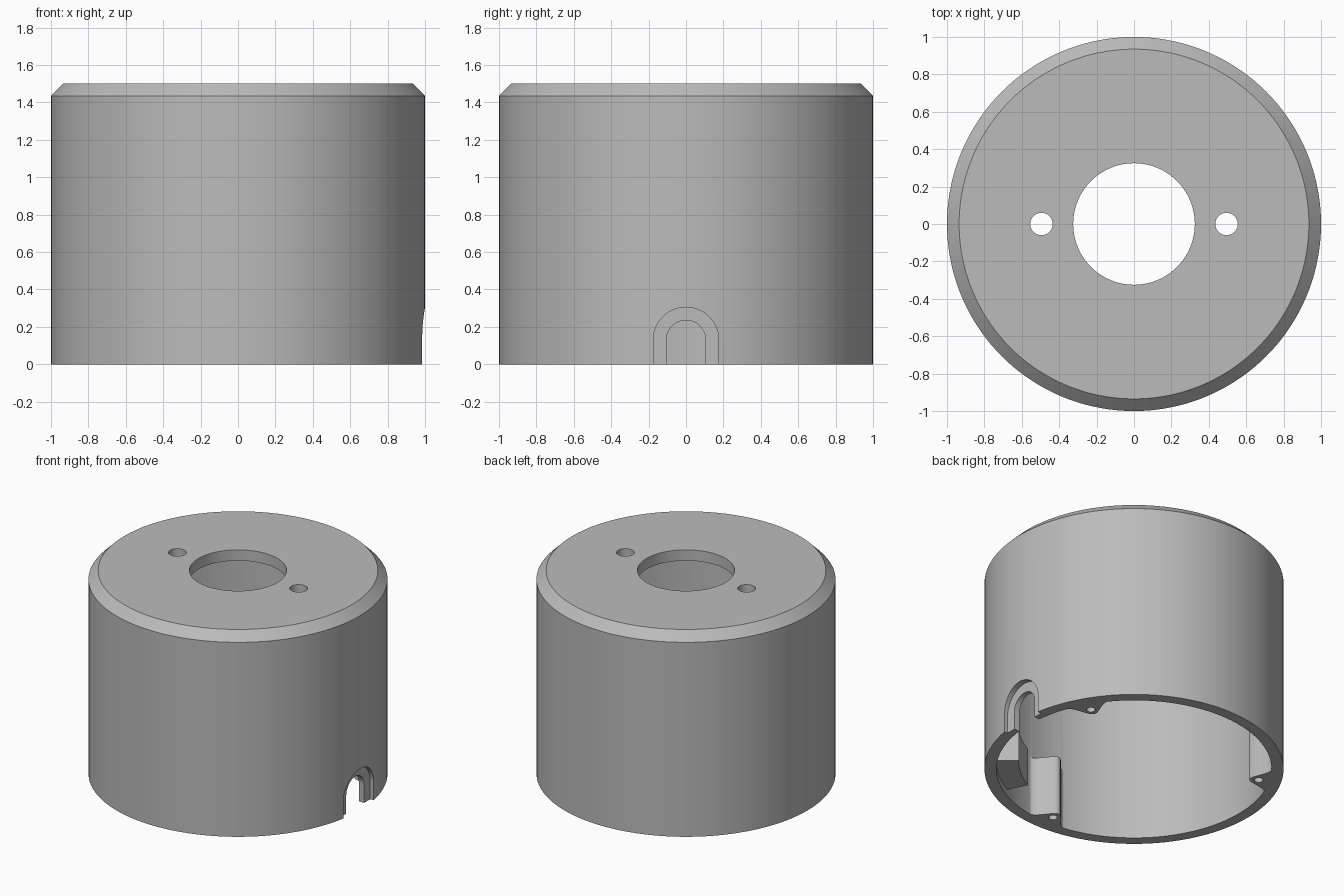
import bpy, bmesh, math
from mathutils import Matrix, Vector

cube = bpy.data.objects.get("Cube")
if cube:
    bpy.data.objects.remove(cube, do_unlink=True)

grey = bpy.data.materials.new("grey_plastic")
grey.use_nodes = True
tone = (0.5, 0.5, 0.5, 1)
grey.diffuse_color = tone
grey.node_tree.nodes["Principled BSDF"].inputs["Base Color"].default_value = tone


def finish(bm, name):
    bmesh.ops.recalc_face_normals(bm, faces=bm.faces)
    mesh = bpy.data.meshes.new(name)
    bm.to_mesh(mesh)
    bm.free()
    mesh.materials.append(grey)
    obj = bpy.data.objects.new(name, mesh)
    bpy.context.collection.objects.link(obj)
    return obj


def prism(name, points, direction):
    """Closed outline swept along a direction."""
    bm = bmesh.new()
    face = bm.faces.new([bm.verts.new(p) for p in points])
    moved = bmesh.ops.extrude_face_region(bm, geom=[face])["geom"]
    bmesh.ops.translate(bm, vec=Vector(direction),
                        verts=[v for v in moved if isinstance(v, bmesh.types.BMVert)])
    return finish(bm, name)


def polar(r, a, z=0):
    return (r * math.cos(a), r * math.sin(a), z)


def rod(name, x, y, r, z0, z1, sides=32):
    ring = [(x + r * math.cos(math.tau * i / sides),
             y + r * math.sin(math.tau * i / sides), z0) for i in range(sides)]
    return prism(name, ring, (0, 0, z1 - z0))


def combine(target, tool, operation):
    mod = target.modifiers.new(tool.name, "BOOLEAN")
    mod.operation, mod.solver, mod.object = operation, "EXACT", tool
    bpy.ops.object.select_all(action="DESELECT")
    bpy.context.view_layer.objects.active = target
    target.select_set(True)
    bpy.ops.object.modifier_apply(modifier=mod.name)
    bpy.data.objects.remove(tool, do_unlink=True)


# Hollow housing: wall, chamfered shoulder and top plate with centre opening
WALL, STEPS = 0.92, 144
profile = [(0.325, 1.42), (0.325, 1.5), (0.935, 1.5), (1, 1.435),
           (1, 0), (WALL, 0), (WALL, 1.42)]
bm = bmesh.new()
rings = []
for i in range(STEPS):
    a = math.tau * i / STEPS
    rings.append([bm.verts.new(polar(r, a, z)) for r, z in profile])
for i in range(STEPS):
    a, b = rings[i], rings[(i + 1) % STEPS]
    for j in range(len(profile)):
        k = (j + 1) % len(profile)
        bm.faces.new((a[j], b[j], b[k], a[k]))
housing = finish(bm, "housing")

# Three screw bosses blended into the inner wall
boss_angles = [math.radians(d) for d in (30, 150, 270)]
for a in boss_angles:
    half, n = 0.17, 20
    inner = []
    for i in range(n + 1):
        t = -1 + 2 * i / n
        inner.append(polar(WALL + 0.003 - 0.14 * math.cos(t * math.pi / 2) ** 2, a + t * half))
    outer = [polar(0.95, a + half * (1 - i / 4)) for i in range(9)]
    combine(housing, prism("boss", inner + outer, (0, 0, 0.44)), "UNION")

# Cable retainer block beside the notch
start, end = math.radians(297), math.radians(322)
arc = [start + (end - start) * i / 8 for i in range(9)]
block = [polar(0.77, a, 0.05) for a in arc] + [polar(0.95, a, 0.05) for a in reversed(arc)]
combine(housing, prism("cable_block", block, (0, 0, 0.28)), "UNION")

# Pilot holes in the bosses and two holes through the top plate
for a in boss_angles:
    x, y, _ = polar(0.845, a)
    combine(housing, rod("pilot_hole", x, y, 0.03, -0.1, 0.35, 20), "DIFFERENCE")
for x in (-0.495, 0.495):
    combine(housing, rod("top_hole", x, 0, 0.06, 1.3, 1.6), "DIFFERENCE")

# Arched cable notch with a shallow outer step
for r, x0 in ((0.175, 0.957), (0.105, 0.8)):
    arch = [(x0, -r, -0.1), (x0, r, -0.1)]
    arch += [(x0, r * math.cos(math.pi * i / 24), 0.13 + r * math.sin(math.pi * i / 24))
             for i in range(25)]
    combine(housing, prism("notch", arch, (1.2 - x0, 0, 0)), "DIFFERENCE")

bpy.ops.object.shade_smooth_by_angle(angle=math.radians(30))
